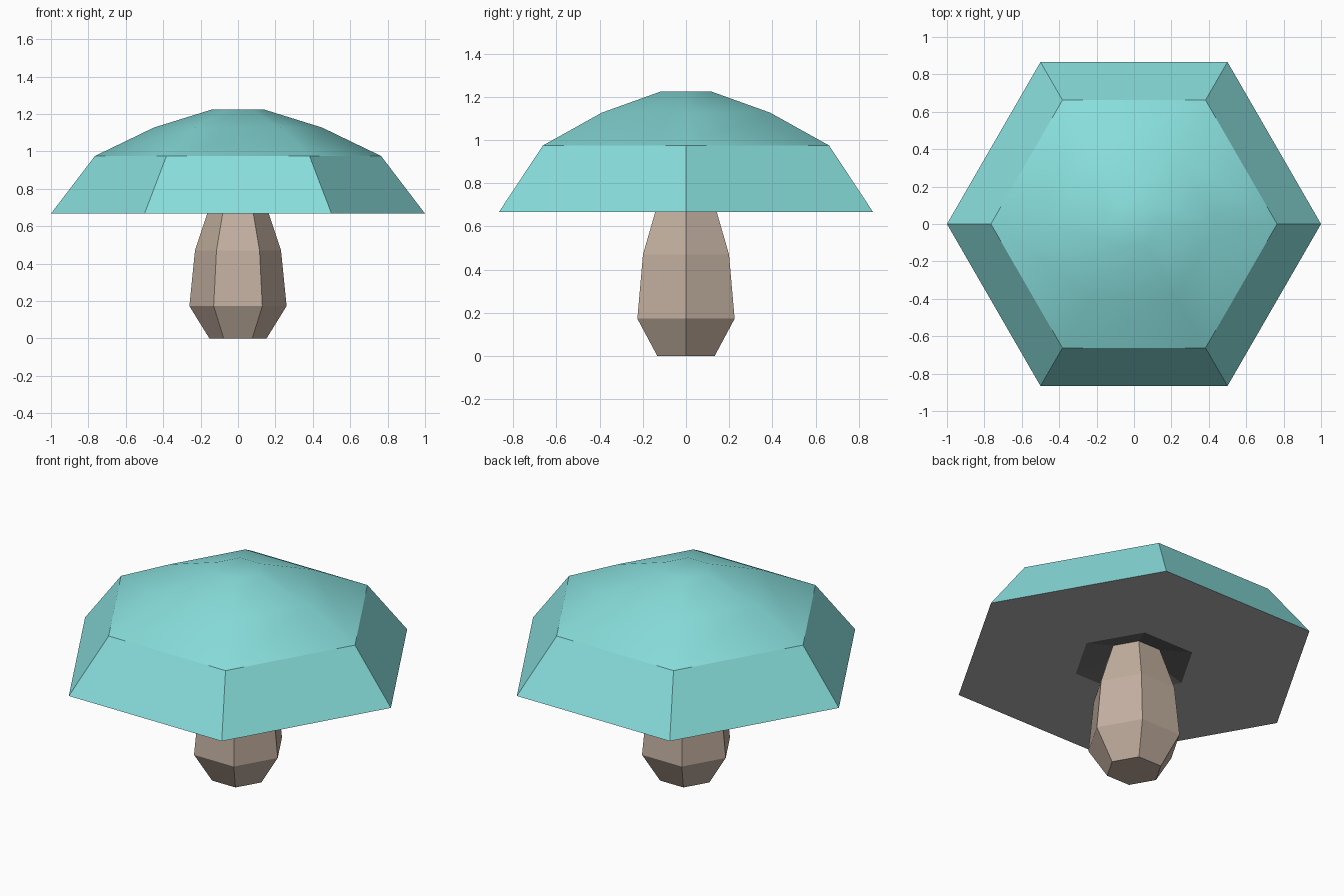
import bpy
import bmesh
from math import cos, sin, pi

cube = bpy.data.objects.get("Cube")
if cube:
    bpy.data.objects.remove(cube, do_unlink=True)

SIDES = 6


def material(name, colour):
    mat = bpy.data.materials.new(name)
    mat.use_nodes = True
    rgba = (*colour, 1.0)
    mat.diffuse_color = rgba
    mat.node_tree.nodes["Principled BSDF"].inputs["Base Color"].default_value = rgba
    return mat


def hex_lathe(name, profile, mats, bands, smooth_bands=(), cap_start=False):
    """Six-sided solid from (radius, height) rings; bands gives each band's material."""
    bm = bmesh.new()
    rings = []
    for r, z in profile:
        rings.append([bm.verts.new((r * cos(2 * pi * i / SIDES),
                                    r * sin(2 * pi * i / SIDES), z))
                      for i in range(SIDES)])
    for b, (low, high) in enumerate(zip(rings, rings[1:])):
        for i in range(SIDES):
            j = (i + 1) % SIDES
            face = bm.faces.new((low[i], low[j], high[j], high[i]))
            face.material_index = bands[b]
            face.smooth = b in smooth_bands
    # flat top, and flat base where the shape is closed
    top = bm.faces.new(rings[-1])
    top.material_index = bands[-1]
    top.smooth = bool(smooth_bands)
    if cap_start:
        bm.faces.new(rings[0][::-1]).material_index = bands[0]
    mesh = bpy.data.meshes.new(name)
    bm.to_mesh(mesh)
    bm.free()
    for mat in mats:
        mesh.materials.append(mat)
    obj = bpy.data.objects.new(name, mesh)
    bpy.context.collection.objects.link(obj)
    return obj


teal = material("teal cap", (0.245, 0.73, 0.715))
tan = material("tan stem", (0.54, 0.43, 0.35))
grey = material("grey underside", (0.45, 0.45, 0.45))
dark = material("dark recess", (0.145, 0.145, 0.145))

# Stem: narrow foot, widest low down, tapering into the cap
hex_lathe("stem", [(0.153, 0), (0.26, 0.173), (0.23, 0.47), (0.147, 0.72)],
          [tan], [0, 0, 0], cap_start=True)

# Cap: recess around the stem, flat underside, flat skirt, smooth crown
hex_lathe("cap",
          [(0.147, 0.72), (0.332, 0.667), (1.0, 0.667),
           (0.765, 0.975), (0.45, 1.127), (0.135, 1.225)],
          [teal, grey, dark], [2, 1, 0, 0, 0], smooth_bands=(3, 4))
